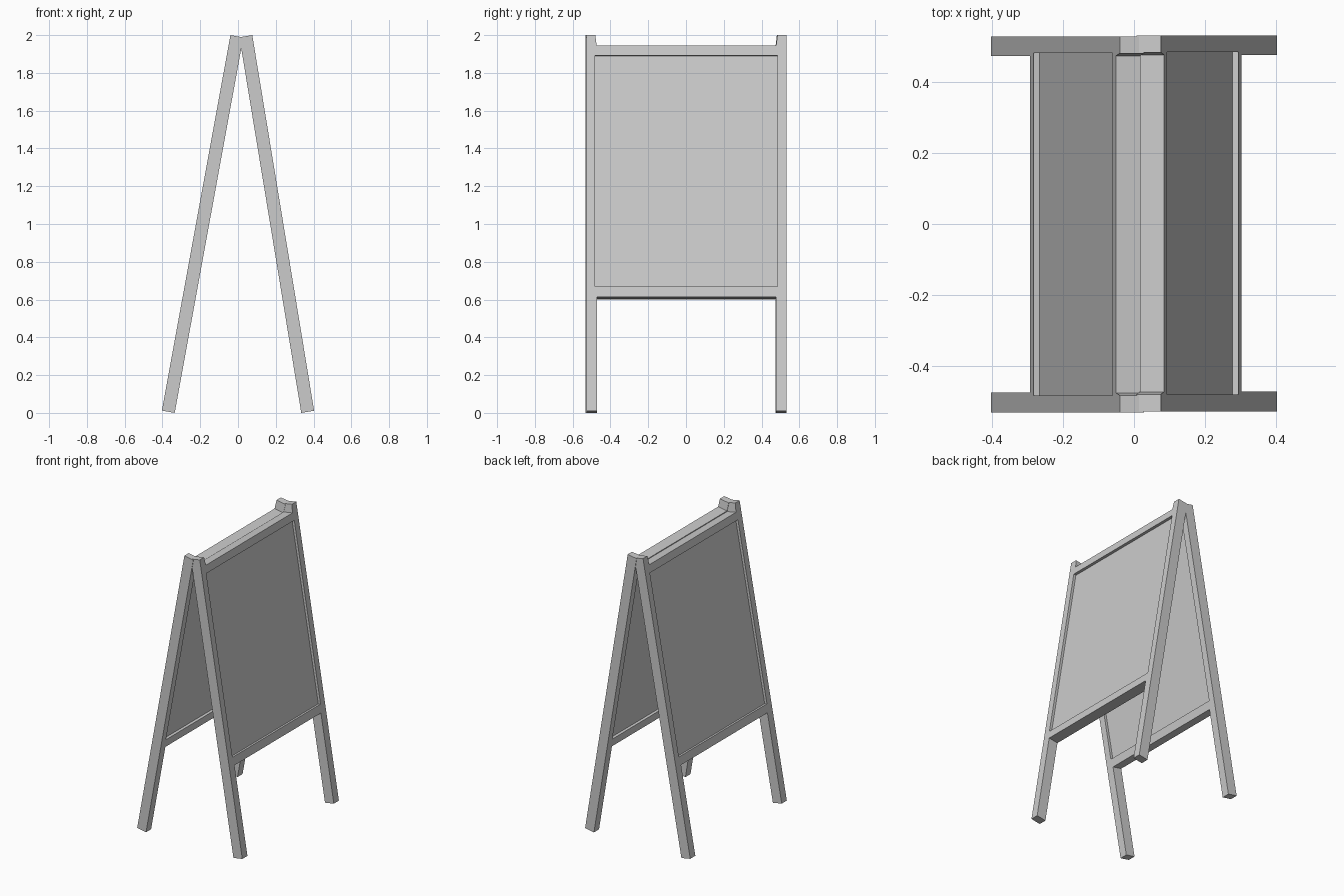
import bpy
from math import sin, cos, radians
from mathutils import Matrix

if "Cube" in bpy.data.objects:
    bpy.data.objects.remove(bpy.data.objects["Cube"])

T = 0.069          # frame thickness
RECESS = 0.0175    # panel set-back on each face
REACH = 0.403      # outer foot distance from the centre
W0, W1, HALF = 0.668, 1.907, 0.483   # panel opening


def side_matrix(tilt, turn, shift):
    """Local x = width, y = up along the board, z = outward."""
    s, c = sin(tilt), cos(tilt)
    m = Matrix(((0, -s, c, REACH - T / 2 * c),
                (1, 0, 0, shift),
                (0, c, s, T / 2 * s),
                (0, 0, 0, 1)))
    return Matrix.Rotation(turn, 4, 'Z') @ m


def add_spline(curve, points):
    spline = curve.splines.new('POLY')
    spline.points.add(len(points) - 1)
    for p, (x, y) in zip(spline.points, points):
        p.co = (x, y, 0, 1)
    spline.use_cyclic_u = True
    spline.use_smooth = False


def build_frame(name, matrix, length):
    # H-shaped frame outline with a rectangular opening
    half = [(0.474, 0.611), (0.474, 0), (0.53, 0),
            (0.53, length), (0.482, length), (0.475, 1.960)]
    curve = bpy.data.curves.new(name, 'CURVE')
    curve.dimensions = '2D'
    curve.fill_mode = 'BOTH'
    curve.extrude = T / 2
    add_spline(curve, half + [(-x, y) for x, y in reversed(half)])
    add_spline(curve, [(-HALF, W0), (HALF, W0), (HALF, W1), (-HALF, W1)])
    ob = bpy.data.objects.new(name, curve)
    bpy.context.collection.objects.link(ob)
    ob.matrix_world = matrix
    bpy.ops.object.select_all(action='DESELECT')
    ob.select_set(True)
    bpy.context.view_layer.objects.active = ob
    bpy.ops.object.convert(target='MESH')
    bpy.ops.object.shade_flat()


def build_panel(name, matrix):
    # Board recessed equally from both faces of the frame
    bpy.ops.mesh.primitive_cube_add(size=1)
    ob = bpy.context.object
    ob.name = name
    size = Matrix.Diagonal((2 * HALF + 0.004, W1 - W0 + 0.004, T - 2 * RECESS, 1))
    ob.data.transform(Matrix.Translation((0, (W0 + W1) / 2, 0)) @ size)
    ob.matrix_world = matrix


# Two leaning boards that cross at the top
for side, angle, turn, shift in (("right", 9.35, 0, 0.002),
                                 ("left", 10.35, 180, 0.001)):
    tilt = radians(angle)
    m = side_matrix(tilt, radians(turn), shift)
    build_frame(side + "_frame", m, (2 - T * sin(tilt)) / cos(tilt))
    build_panel(side + "_panel", m)
